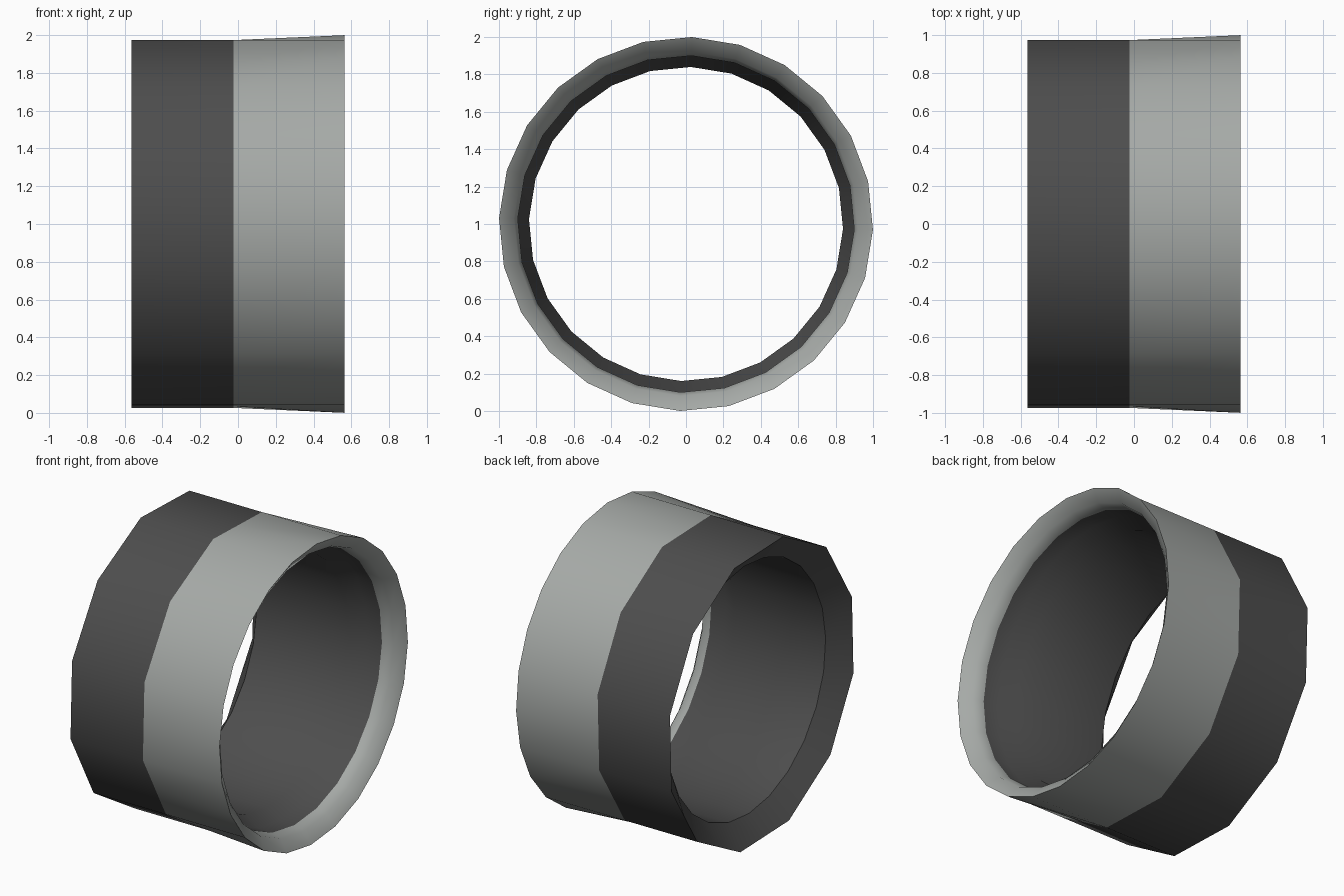
import bpy, bmesh
from math import sin, cos, radians

cube = bpy.data.objects.get("Cube")
if cube:
    bpy.data.objects.remove(cube, do_unlink=True)


def material(name, colour):
    mat = bpy.data.materials.new(name)
    mat.use_nodes = True
    mat.diffuse_color = (*colour, 1)
    mat.node_tree.nodes["Principled BSDF"].inputs["Base Color"].default_value = (*colour, 1)
    return mat


SIDES = 24
STEP = 360 / SIDES
TWIST = 1.8
FLAT = cos(radians(STEP))   # pulls every other point in, leaving twelve flat sides
DARK, LIGHT = 0, 1

# Closed cross-section: x, radius, twelve-sided?, colour of the band to the next ring
profile = [
    (-0.563, 1.0, True, DARK),     # outer wall
    (-0.025, 1.0, True, LIGHT),    # flaring collar
    (0.563, 1.0, False, LIGHT),    # rim
    (0.51, 0.92, False, LIGHT),    # rim lip
    (0.44, 0.90, False, DARK),     # socket
    (0.33, 0.90, False, DARK),     # socket step
    (0.23, 0.84, False, DARK),     # bore
    (-0.45, 0.84, False, DARK),    # bevelled back end
]

bm = bmesh.new()
rings = []
for x, radius, coarse, _ in profile:
    ring = []
    for k in range(SIDES):
        t = radians(TWIST + STEP * k)
        r = radius * (FLAT if coarse and k % 2 == 0 else 1)
        ring.append(bm.verts.new((x, r * sin(t), 1 + r * cos(t))))
    rings.append(ring)

# Skin the rings, closing back to the first
for i, (*_, colour) in enumerate(profile):
    a, b = rings[i], rings[(i + 1) % len(rings)]
    for k in range(SIDES):
        n = (k + 1) % SIDES
        face = bm.faces.new((a[k], a[n], b[n], b[k]))
        face.material_index = colour
bmesh.ops.recalc_face_normals(bm, faces=bm.faces)

mesh = bpy.data.meshes.new("ring_sleeve")
bm.to_mesh(mesh)
bm.free()
mesh.materials.append(material("dark grey", (0.075, 0.075, 0.075)))
mesh.materials.append(material("light grey", (0.38, 0.40, 0.385)))

sleeve = bpy.data.objects.new("ring_sleeve", mesh)
bpy.context.collection.objects.link(sleeve)
bpy.ops.object.select_all(action='DESELECT')
sleeve.select_set(True)
bpy.context.view_layer.objects.active = sleeve
bpy.ops.object.shade_smooth_by_angle(angle=radians(46))
